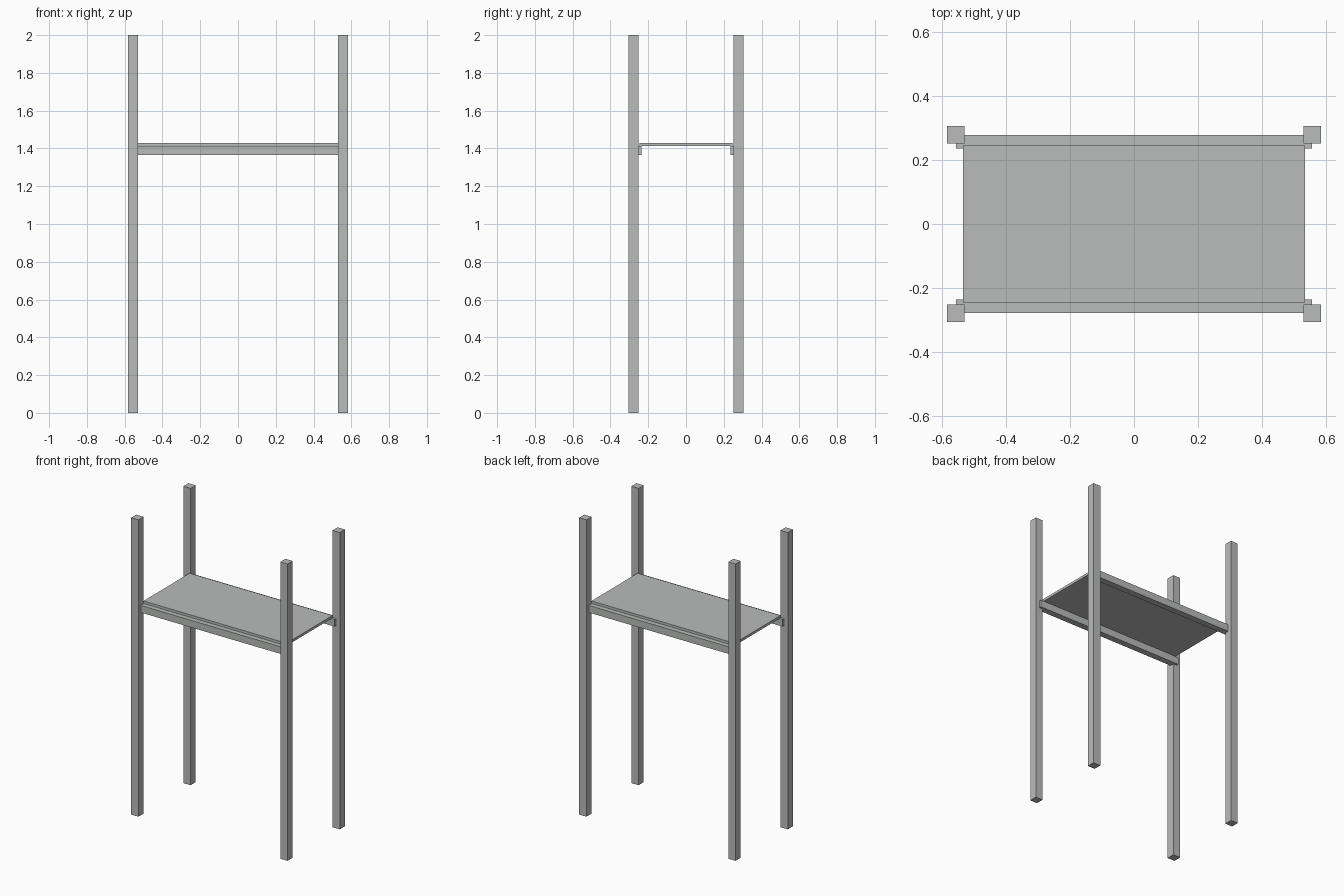
import bpy
import bmesh

cube = bpy.data.objects.get("Cube")
if cube:
    bpy.data.objects.remove(cube, do_unlink=True)

# Single grey finish
GREY = (0.49, 0.505, 0.495, 1.0)
grey = bpy.data.materials.new("plain grey")
grey.use_nodes = True
grey.diffuse_color = GREY
grey.node_tree.nodes["Principled BSDF"].inputs["Base Color"].default_value = GREY


def box(name, low, high):
    """Axis-aligned box between two opposite corners."""
    mesh = bpy.data.meshes.new(name)
    bm = bmesh.new()
    bmesh.ops.create_cube(bm, size=1)
    for v in bm.verts:
        v.co = [(a + b) / 2 + c * (b - a) for a, b, c in zip(low, high, v.co)]
    bm.to_mesh(mesh)
    bm.free()
    mesh.materials.append(grey)
    obj = bpy.data.objects.new(name, mesh)
    bpy.context.collection.objects.link(obj)
    return obj


POST_X, POST_Y = 0.556, 0.278   # post centres
HALF = 0.0272                   # half the post width
HEIGHT = 2.0
RAIL_BOTTOM, RAIL_TOP, SHELF_TOP = 1.365, 1.413, 1.43
RAIL_INNER = 0.235

for y_sign, depth in ((-1, "front"), (1, "back")):
    # Corner posts
    for x_sign, side in ((-1, "right"), (1, "left")):
        x, y = x_sign * POST_X, y_sign * POST_Y
        box(f"{depth}_{side}_post", (x - HALF, y - HALF, 0), (x + HALF, y + HALF, HEIGHT))
    # Long rail let into the post centres
    y0, y1 = sorted((y_sign * RAIL_INNER, y_sign * POST_Y))
    box(f"{depth}_rail", (-POST_X, y0, RAIL_BOTTOM), (POST_X, y1, RAIL_TOP))

# Shelf board resting on the rails
box("shelf_board", (-0.533, -0.245, RAIL_TOP), (0.533, 0.245, SHELF_TOP))
